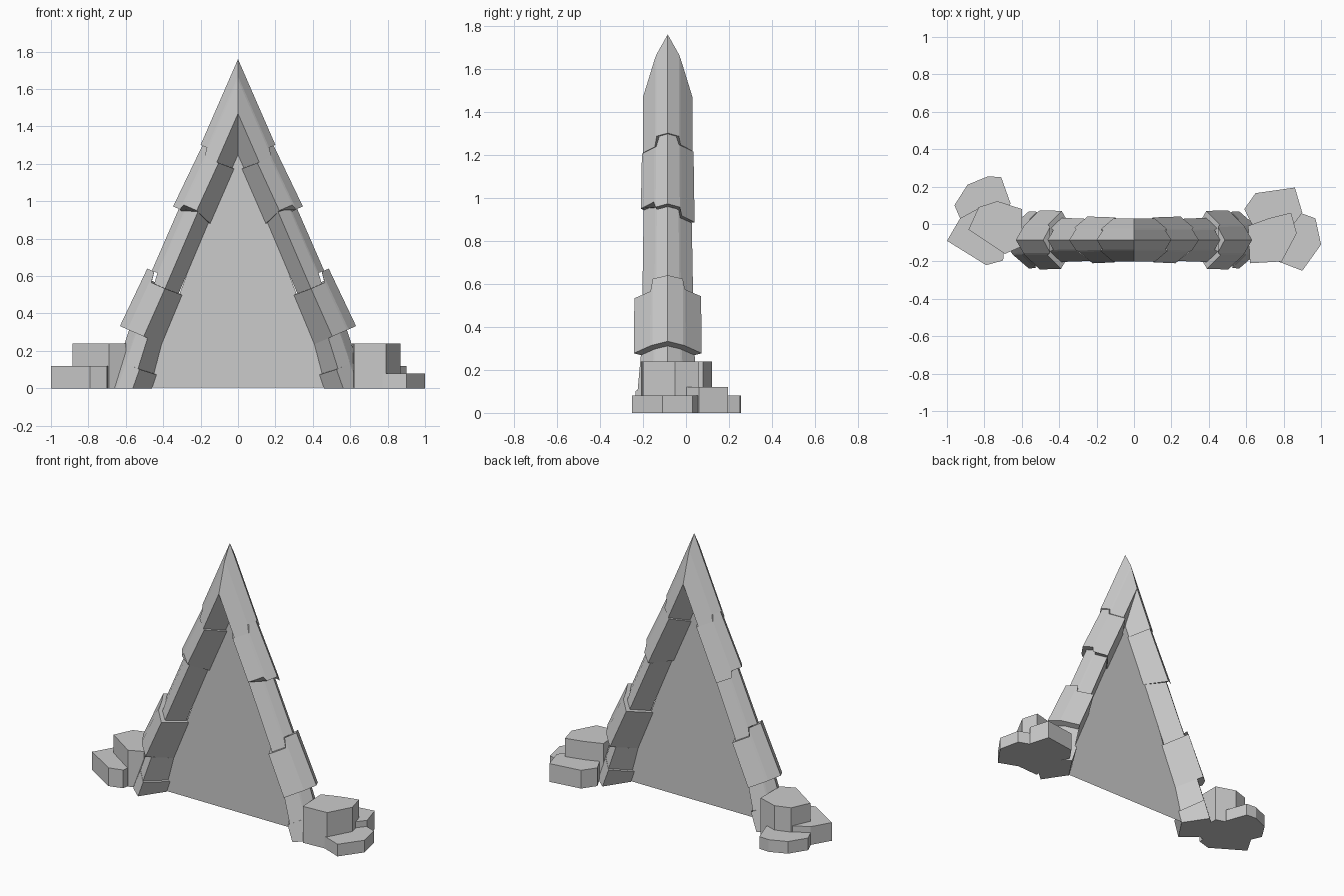
import bpy, bmesh
from mathutils import Vector

if "Cube" in bpy.data.objects:
    bpy.data.objects.remove(bpy.data.objects["Cube"])

YC = -0.085                      # depth centre of the arch
APEX = Vector((0, YC, 1.76))
DOWN = Vector((0.4, 0, -0.917))  # along the right leg
OUT = Vector((0.917, 0, 0.4))    # away from the opening


def finish(name, bm):
    bmesh.ops.recalc_face_normals(bm, faces=bm.faces)
    me = bpy.data.meshes.new(name)
    bm.to_mesh(me)
    bm.free()
    ob = bpy.data.objects.new(name, me)
    bpy.context.collection.objects.link(ob)
    return ob


def section(outer, inner, half):
    """Leaf-shaped section (offset, depth): sharp outer and inner ridges."""
    d = outer - inner
    side = [(outer - 0.18 * d, 0.45 * half), (outer - 0.22 * d, 0.52 * half),
            (outer - 0.57 * d, half)]
    front = [(w, -y) for w, y in side]
    return [(outer, 0)] + front + [(inner, 0)] + side[::-1]


def ring(bm, t, step_f, step_b, sec):
    """Stepped joint line across the leg at distance t."""
    steps = [0, 0, step_f, step_f, (step_f + step_b) / 2, step_b, step_b, 0]
    return [bm.verts.new(APEX + DOWN * (t + s) + OUT * w + Vector((0, y, 0)))
            for (w, y), s in zip(sec, steps)]


def leg_block(name, start, end, sec0, sec1):
    bm = bmesh.new()
    a = ring(bm, *start, section(*sec0))
    b = ring(bm, *end, section(*sec1))
    n = len(a)
    for i in range(n):
        j = (i + 1) % n
        bm.faces.new((a[i], a[j], b[j], b[i]))
    bm.faces.new(a)
    bm.faces.new(b)
    # trim at the mirror plane and at the ground
    for co, no, cap in (((0, 0, 0), (-1, 0, 0), False), ((0, 0, 0), (0, 0, -1), True)):
        geom = bm.verts[:] + bm.edges[:] + bm.faces[:]
        cut = bmesh.ops.bisect_plane(bm, geom=geom, plane_co=co, plane_no=no, clear_outer=True)
        if cap:
            edges = [e for e in cut['geom_cut'] if isinstance(e, bmesh.types.BMEdge)]
            if edges:
                bmesh.ops.holes_fill(bm, edges=edges)
    ob = finish(name, bm)
    ob.modifiers.new("mirror", 'MIRROR').use_clip = True


# stone blocks from the peak to the feet: joints are (distance, front step, back step)
J = [(-0.3, 0, 0), (0.50, 0.05, 0.04), (0.86, -0.03, 0.04), (1.22, 0.06, 0.05),
     (1.56, 0.0, 0.0), (1.67, 0.06, 0.04), (2.1, 0, 0)]
blocks = [
    ("peak_block", (0, -0.204, 0.115), (0, -0.204, 0.115)),
    ("upper_block", (-0.01, -0.215, 0.12), (0.003, -0.215, 0.125)),
    ("middle_block", (-0.03, -0.205, 0.112), (-0.03, -0.21, 0.118)),
    ("lower_block", (-0.003, -0.23, 0.155), (0.008, -0.235, 0.158)),
    ("ankle_block", (-0.045, -0.235, 0.125), (-0.055, -0.26, 0.14)),
    ("foot_block", (-0.055, -0.275, 0.15), (-0.07, -0.31, 0.16)),
]
for k, (name, s0, s1) in enumerate(blocks):
    leg_block(name, J[k], J[k + 1], s0, s1)

# thin triangular sheet filling the opening
bm = bmesh.new()
bm.faces.new([bm.verts.new(p) for p in ((-0.5, YC, 0.004), (0.5, YC, 0.004), (0, YC, 1.34))])
finish("doorway_sheet", bm)


# flat-topped rocks around the feet
def rock(name, height, outline):
    bm = bmesh.new()
    f = bm.faces.new([bm.verts.new((x, y, 0)) for x, y in outline])
    top = bmesh.ops.extrude_face_region(bm, geom=[f], use_keep_orig=True)
    verts = [v for v in top['geom'] if isinstance(v, bmesh.types.BMVert)]
    bmesh.ops.translate(bm, verts=verts, vec=(0, 0, height))
    finish(name, bm)


rock("right_tall_rock", 0.24, [(0.61, -0.01), (0.72, 0.03), (0.84, 0.06), (0.87, -0.05),
                               (0.79, -0.2), (0.62, -0.21)])
rock("right_back_rock", 0.12, [(0.59, 0.08), (0.65, 0.165), (0.86, 0.195), (0.9, 0.06),
                               (0.84, -0.02), (0.63, 0)])
rock("right_low_rock", 0.08, [(0.86, 0.07), (0.97, 0.03), (1.0, -0.11), (0.9, -0.25),
                              (0.77, -0.2), (0.75, 0)])
rock("left_tall_rock", 0.24, [(-0.885, -0.03), (-0.83, 0.09), (-0.73, 0.122), (-0.6, 0.08),
                              (-0.6, -0.12), (-0.69, -0.16)])
rock("left_front_rock", 0.12, [(-1.0, -0.09), (-0.79, -0.22), (-0.7, -0.195), (-0.68, 0),
                               (-0.82, 0.09), (-0.93, 0.03)])
rock("left_back_rock", 0.08, [(-0.93, 0.03), (-0.96, 0.1), (-0.89, 0.21), (-0.78, 0.255),
                              (-0.71, 0.25), (-0.66, 0.11), (-0.72, 0)])
